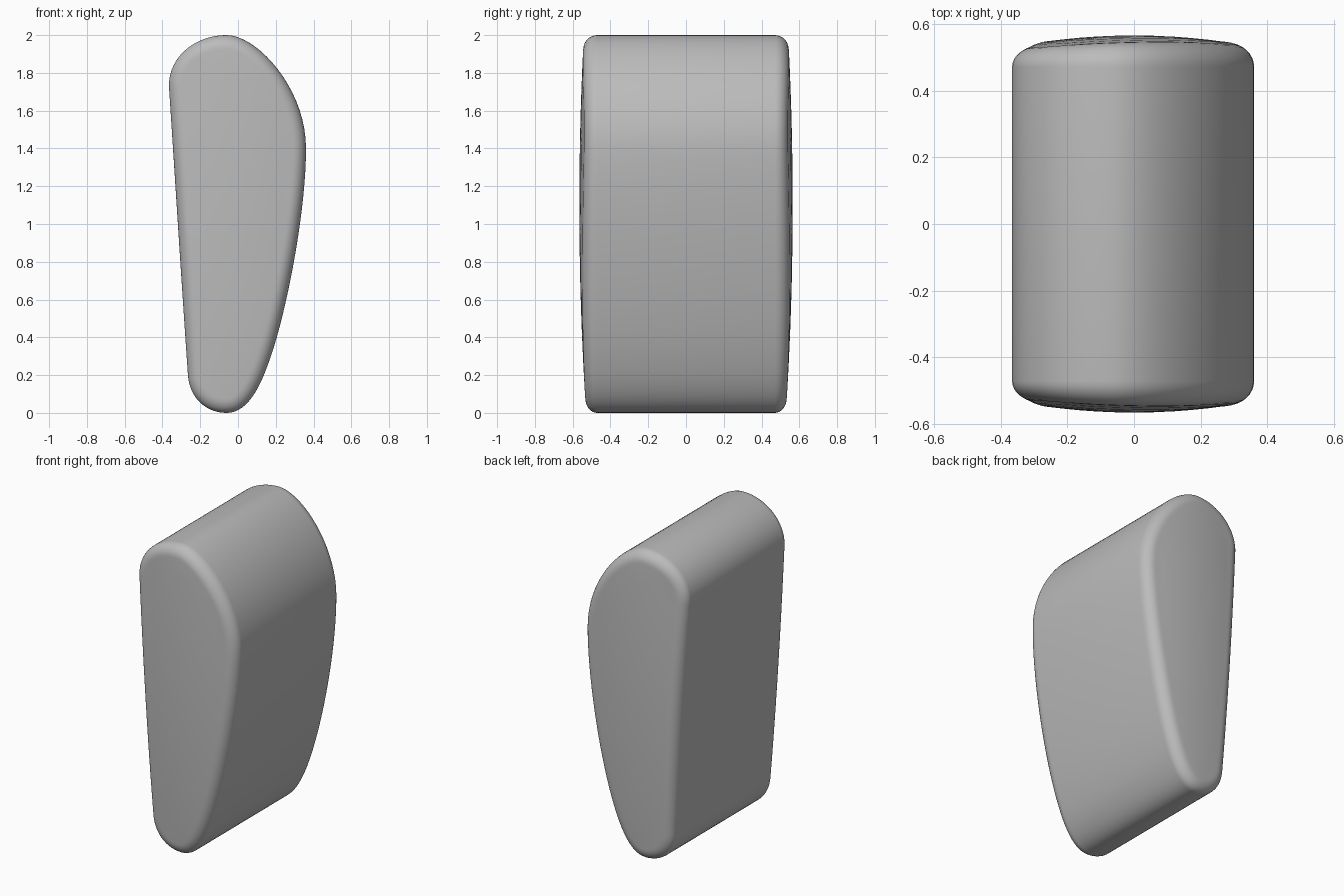
import bpy, bmesh, math
from mathutils import Vector
from mathutils.geometry import interpolate_bezier

if "Cube" in bpy.data.objects:
    bpy.data.objects.remove(bpy.data.objects["Cube"])

# Teardrop outline in x/z: (start, handle, handle, end, steps)
SEGMENTS = [
    ((-0.265, 0.20), (-0.30, 0.70), (-0.332, 1.22), (-0.365, 1.72), 10),
    ((-0.365, 1.72), (-0.375, 1.87), (-0.24, 2.00), (-0.06, 2.00), 18),
    ((-0.06, 2.00), (0.10, 2.00), (0.36, 1.72), (0.36, 1.40), 18),
    ((0.36, 1.40), (0.36, 1.05), (0.25, 0.50), (0.16, 0.26), 18),
    ((0.16, 0.26), (0.10, 0.09), (0.03, 0.00), (-0.06, 0.00), 12),
    ((-0.06, 0.00), (-0.17, 0.00), (-0.257, 0.08), (-0.265, 0.20), 14),
]
RIM_Y, RIM_R = 0.47, 0.075
CENTRE = Vector((0.0, 1.1))


def dome(p):
    """Depth of the gently bulging end face at an x/z point."""
    return 0.565 - 0.26 * p.x ** 2 - 0.03 * (p.y - 1.1) ** 2


outline = []
for a, b, c, d, steps in SEGMENTS:
    pts = interpolate_bezier(*[Vector((*q, 0)) for q in (a, b, c, d)], steps + 1)
    outline += [Vector((q.x, q.y)) for q in pts[:-1]]
count = len(outline)

# Inward normals (the outline runs clockwise)
inward = []
for i in range(count):
    t = (outline[(i + 1) % count] - outline[i - 1]).normalized()
    inward.append(Vector((t.y, -t.x)))
inner = [p + n * RIM_R for p, n in zip(outline, inward)]

# Rings of one end, from the straight wall over the rounded rim to the centre
rings = []
for k in range(9):
    ang = k / 8 * math.pi / 2
    inset = RIM_R * (1 - math.cos(ang))
    rings.append([(p + n * inset, RIM_Y + (dome(q) - RIM_Y) * math.sin(ang))
                  for p, n, q in zip(outline, inward, inner)])
for s in (0.85, 0.65, 0.45, 0.22):
    ring = [CENTRE + (q - CENTRE) * s for q in inner]
    rings.append([(p, dome(p)) for p in ring])

bm = bmesh.new()
ends = []
for side in (-1, 1):
    loops = [[bm.verts.new((p.x, side * y, p.y)) for p, y in ring] for ring in rings]
    for lo, hi in zip(loops, loops[1:]):
        for i in range(count):
            j = (i + 1) % count
            bm.faces.new((lo[i], lo[j], hi[j], hi[i]))
    tip = bm.verts.new((CENTRE.x, side * dome(CENTRE), CENTRE.y))
    for i in range(count):
        bm.faces.new((loops[-1][i], loops[-1][(i + 1) % count], tip))
    ends.append(loops[0])

# Straight wall between both ends
for i in range(count):
    j = (i + 1) % count
    bm.faces.new((ends[0][i], ends[0][j], ends[1][j], ends[1][i]))
bmesh.ops.recalc_face_normals(bm, faces=bm.faces)

mesh = bpy.data.meshes.new("rounded_wedge_body")
bm.to_mesh(mesh)
bm.free()
mesh.shade_smooth()
body = bpy.data.objects.new("rounded_wedge_body", mesh)
bpy.context.collection.objects.link(body)

grey = bpy.data.materials.new("plain grey")
grey.diffuse_color = (0.5, 0.5, 0.5, 1)
grey.use_nodes = True
grey.node_tree.nodes["Principled BSDF"].inputs["Base Color"].default_value = grey.diffuse_color
mesh.materials.append(grey)
